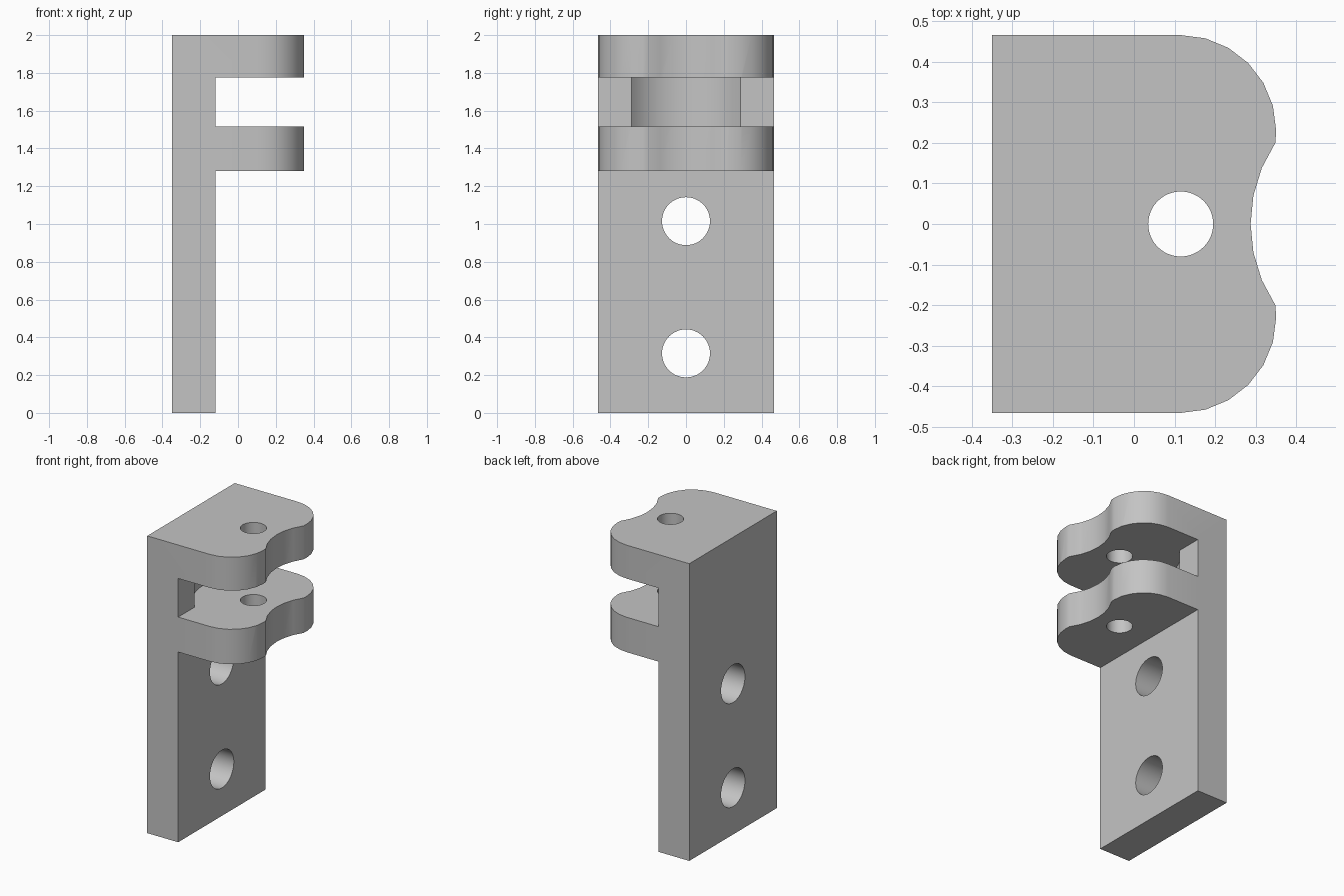
import bpy
import bmesh
from math import sin, cos, asin, radians

if "Cube" in bpy.data.objects:
    bpy.data.objects.remove(bpy.data.objects["Cube"], do_unlink=True)

GREY = (0.55, 0.55, 0.55, 1)
steel = bpy.data.materials.new("plain grey")
steel.use_nodes = True
steel.diffuse_color = GREY
steel.node_tree.nodes["Principled BSDF"].inputs["Base Color"].default_value = GREY

BACK, FACE, FRONT, HALF, TOP = -0.35, -0.12, 0.35, 0.465, 2.0
PIN_X = 0.115


def prism(name, outline, z0, z1):
    """Extrude a closed xy outline from z0 to z1."""
    bm = bmesh.new()
    base = bm.faces.new([bm.verts.new((x, y, z0)) for x, y in outline])
    up = bmesh.ops.extrude_face_region(bm, geom=[base])
    moved = [g for g in up["geom"] if isinstance(g, bmesh.types.BMVert)]
    bmesh.ops.translate(bm, vec=(0, 0, z1 - z0), verts=moved)
    bmesh.ops.recalc_face_normals(bm, faces=bm.faces)
    mesh = bpy.data.meshes.new(name)
    bm.to_mesh(mesh)
    bm.free()
    mesh.materials.append(steel)
    obj = bpy.data.objects.new(name, mesh)
    bpy.context.collection.objects.link(obj)
    return obj


def circle(cx, cy, r, n):
    return [(cx + r * cos(radians(360 * i / n)), cy + r * sin(radians(360 * i / n)))
            for i in range(n)]


def boolean(target, other, operation):
    """Apply a boolean and remove the helper."""
    other.hide_render = True
    mod = target.modifiers.new(operation, 'BOOLEAN')
    mod.operation, mod.solver, mod.object = operation, 'EXACT', other
    bpy.context.view_layer.objects.active = target
    bpy.ops.object.modifier_apply(modifier=mod.name)
    bpy.data.objects.remove(other, do_unlink=True)


# Full-height block with rounded front corners and a scooped front edge
corner = [(PIN_X + 0.235 * sin(radians(a)), 0.23 + 0.235 * cos(radians(a)))
          for a in range(0, 91, 15)]
scoop_r = 0.358
sweep = asin(0.2 / scoop_r)
scoop = [(0.645 - scoop_r * cos(sweep * k / 3), scoop_r * sin(sweep * k / 3))
         for k in (3, 2, 1)]
half = [(BACK, HALF)] + corner + scoop
outline = half + [(0.645 - scoop_r, 0)] + [(x, -y) for x, y in reversed(half)]
bracket = prism("hinge_bracket", outline, 0, TOP)

# Clear the space below the lower lug and between the two lugs
for z0, z1 in ((-0.1, 1.28), (1.515, 1.775)):
    gap = prism("gap_cutter", [(FACE, -1), (1, -1), (1, 1), (FACE, 1)], z0, z1)
    boolean(bracket, gap, 'DIFFERENCE')

# Round clearance recess in the plate behind the pin
boolean(bracket, prism("recess_cutter", circle(PIN_X, 0, 0.373, 48), 1.515, 1.775),
        'DIFFERENCE')

# Pin hole through both lugs
boolean(bracket, prism("pin_cutter", circle(PIN_X, 0, 0.08, 48), 1, 2.1), 'DIFFERENCE')

# Two mounting holes through the plate
for z in (0.315, 1.015):
    drill = prism("mount_cutter", circle(0, 0, 0.127, 48), -0.5, 0)
    drill.rotation_euler = (0, radians(90), 0)
    drill.location = (0, 0, z)
    bpy.context.view_layer.update()
    boolean(bracket, drill, 'DIFFERENCE')

# Smooth the curved walls, keep the edges crisp
bpy.ops.object.select_all(action='DESELECT')
bracket.select_set(True)
bpy.context.view_layer.objects.active = bracket
bpy.ops.object.shade_smooth_by_angle(angle=radians(30))
